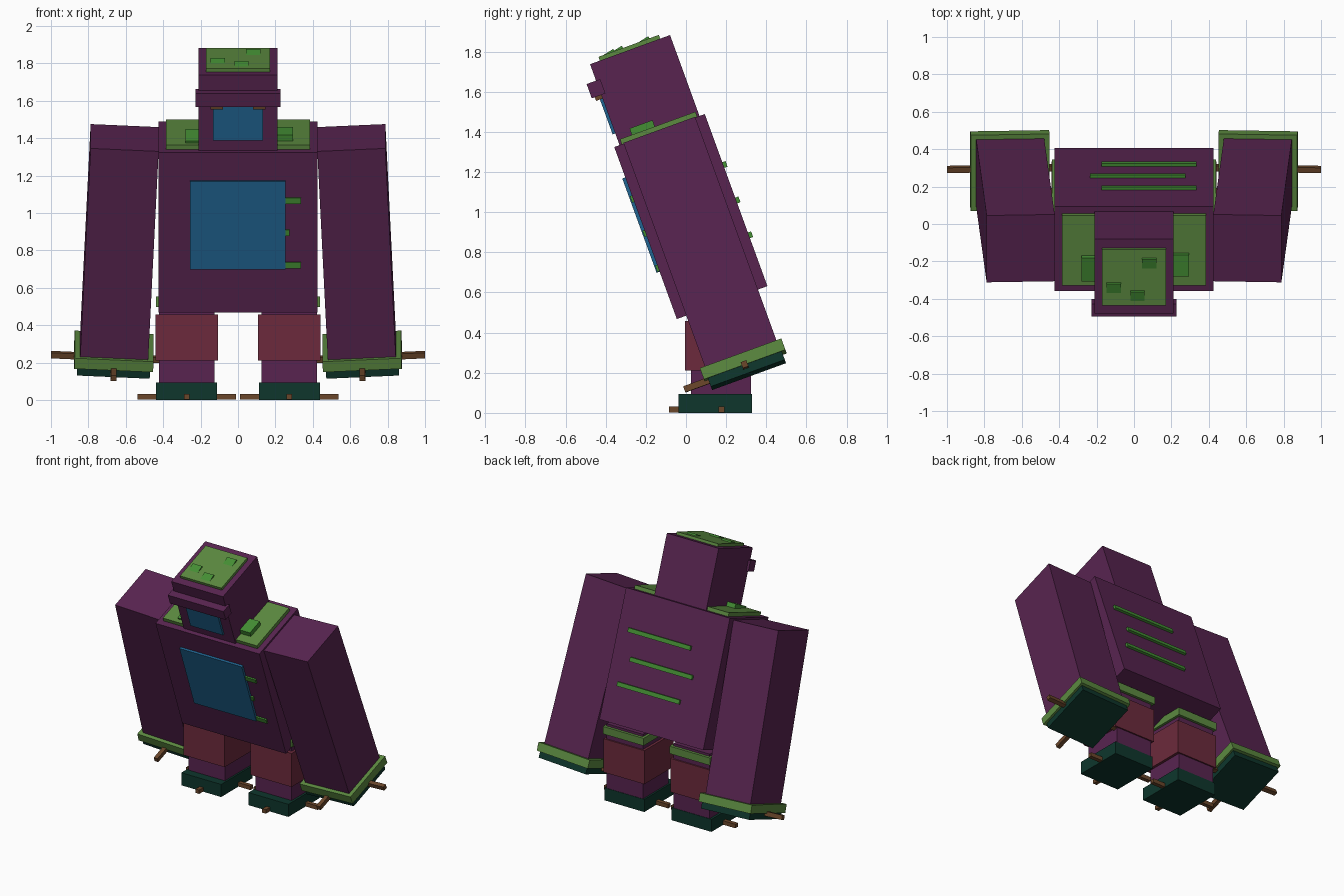
import bpy
import math
from mathutils import Matrix, Vector

if "Cube" in bpy.data.objects:
    bpy.data.objects.remove(bpy.data.objects["Cube"], do_unlink=True)


def material(name, rgb):
    """Flat material from 0-255 screen colour, stored as linear values."""
    lin = [((c / 255 + 0.055) / 1.055) ** 2.4 if c > 10 else c / 255 / 12.92 for c in rgb]
    m = bpy.data.materials.new(name)
    m.use_nodes = True
    col = (*lin, 1.0)
    m.diffuse_color = col
    bsdf = m.node_tree.nodes["Principled BSDF"]
    bsdf.inputs["Base Color"].default_value = col
    bsdf.inputs["Roughness"].default_value = 0.8
    return m


PURPLE = material("purple", (88, 36, 80))
MAROON = material("maroon", (108, 42, 60))
MOSS = material("moss green", (92, 138, 64))
BRIGHT = material("bright green", (68, 142, 52))
DARK = material("dark green", (14, 54, 44))
BROWN = material("brown", (106, 70, 42))
BLUE = material("blue", (32, 100, 145))

FACES = [(0, 2, 3, 1), (4, 5, 7, 6), (0, 1, 5, 4),
         (2, 6, 7, 3), (0, 4, 6, 2), (1, 3, 7, 5)]


def box(name, xr, yr, zr, mat, frame=Matrix(), tilt=0.0):
    """Box from ranges in a local frame, optionally pitched about its centre."""
    centre = Vector([(a + b) / 2 for a, b in (xr, yr, zr)])
    half = [abs(b - a) / 2 for a, b in (xr, yr, zr)]
    verts = [(sx * half[0], sy * half[1], sz * half[2])
             for sz in (-1, 1) for sy in (-1, 1) for sx in (-1, 1)]
    mesh = bpy.data.meshes.new(name)
    mesh.from_pydata(verts, [], FACES)
    mesh.materials.append(mat)
    obj = bpy.data.objects.new(name, mesh)
    bpy.context.collection.objects.link(obj)
    obj.matrix_world = (frame @ Matrix.Translation(centre)
                        @ Matrix.Rotation(math.radians(tilt), 4, "X"))
    return obj


# Upper body leans forward by 20 degrees around the torso centre
BODY = Matrix.Translation((0, 0.024, 0.978)) @ Matrix.Rotation(math.radians(20), 4, "X")

# Torso
box("torso", (-0.425, 0.425), (-0.24, 0.24), (-0.456, 0.456), PURPLE, BODY)
box("chest_panel", (-0.257, 0.253), (-0.256, -0.23), (-0.205, 0.295), BLUE, BODY)
for i, (w, x_end) in enumerate([(0.182, 0.337), (0.0, 0.275), (-0.185, 0.337)]):
    box(f"chest_tab_{i + 1}", (0.24, x_end), (-0.251, -0.23), (w - 0.017, w + 0.017), BRIGHT, BODY)
for i, (w, x0) in enumerate([(0.186, -0.175), (-0.002, -0.235), (-0.187, -0.175)]):
    box(f"back_stripe_{i + 1}", (x0, x0 + 0.51), (0.23, 0.257), (w - 0.015, w + 0.015), BRIGHT, BODY)

# Shoulder moss
for side, s in (("left", 1), ("right", -1)):
    box(f"{side}_shoulder_moss", (s * 0.12, s * 0.385), (-0.2, 0.2), (0.45, 0.483), MOSS, BODY)
box("left_shoulder_clump", (0.17, 0.295), (-0.137, -0.015), (0.47, 0.517), BRIGHT, BODY)
box("right_shoulder_clump", (-0.28, -0.17), (-0.17, -0.03), (0.47, 0.505), BRIGHT, BODY, 8)

# Head
box("head", (-0.212, 0.212), (-0.212, 0.212), (0.45, 0.885), PURPLE, BODY)
box("brow", (-0.228, 0.228), (-0.262, -0.19), (0.722, 0.798), PURPLE, BODY)
box("visor", (-0.133, 0.133), (-0.226, -0.2), (0.518, 0.724), BLUE, BODY)
for side, s in (("left", 1), ("right", -1)):
    box(f"{side}_eyelid", (s * 0.08, s * 0.147), (-0.246, -0.2), (0.703, 0.727), BROWN, BODY)
box("head_moss", (-0.17, 0.17), (-0.16, 0.16), (0.87, 0.905), MOSS, BODY)
# Tufts lean so that only their rear edge rises out of the moss
for i, (x, v) in enumerate([(-0.108, -0.03), (0.082, 0.11), (0.018, -0.075)]):
    box(f"head_tuft_{i + 1}", (x - 0.038, x + 0.038), (v - 0.07, v), (0.892, 0.91), BRIGHT, BODY, 12)

for side, s in (("left", 1), ("right", -1)):
    # Arm, flaring slightly outwards toward the hand
    arm = (BODY @ Matrix.Translation((s * 0.634, 0, -0.14))
           @ Matrix.Rotation(math.radians(-2.7 * s), 4, "Y"))
    box(f"{side}_arm", (-0.182, 0.182), (-0.19, 0.19), (-0.61, 0.592), PURPLE, arm)
    box(f"{side}_hand_cuff", (-0.211, 0.211), (-0.216, 0.216), (-0.655, -0.595), MOSS, arm)
    box(f"{side}_hand_pad", (-0.195, 0.195), (-0.196, 0.196), (-0.7, -0.65), DARK, arm)
    for part, xr, yr in (("outer", (s * 0.18, s * 0.335), (-0.015, 0.015)),
                         ("inner", (-s * 0.335, -s * 0.18), (-0.015, 0.015)),
                         ("front", (-0.015, 0.015), (-0.325, -0.18))):
        box(f"{side}_hand_{part}_claw", xr, yr, (-0.675, -0.643), BROWN, arm)

    # Leg
    box(f"{side}_leg_core", (s * 0.125, s * 0.422), (0.025, 0.325), (0.08, 0.57), PURPLE)
    box(f"{side}_thigh", (s * 0.106, s * 0.442), (-0.005, 0.335), (0.21, 0.458), MAROON)
    box(f"{side}_hip_moss", (s * 0.106, s * 0.438), (0.005, 0.345), (0.498, 0.553), MOSS)
    box(f"{side}_foot", (s * 0.112, s * 0.438), (-0.037, 0.328), (0, 0.093), DARK)
    for part, xr, yr in (("outer", (s * 0.42, s * 0.538), (0.162, 0.192)),
                         ("inner", (s * 0.012, s * 0.13), (0.162, 0.192)),
                         ("front", (s * 0.258, s * 0.288), (-0.085, 0.0))):
        box(f"{side}_foot_{part}_claw", xr, yr, (0.002, 0.031), BROWN)
